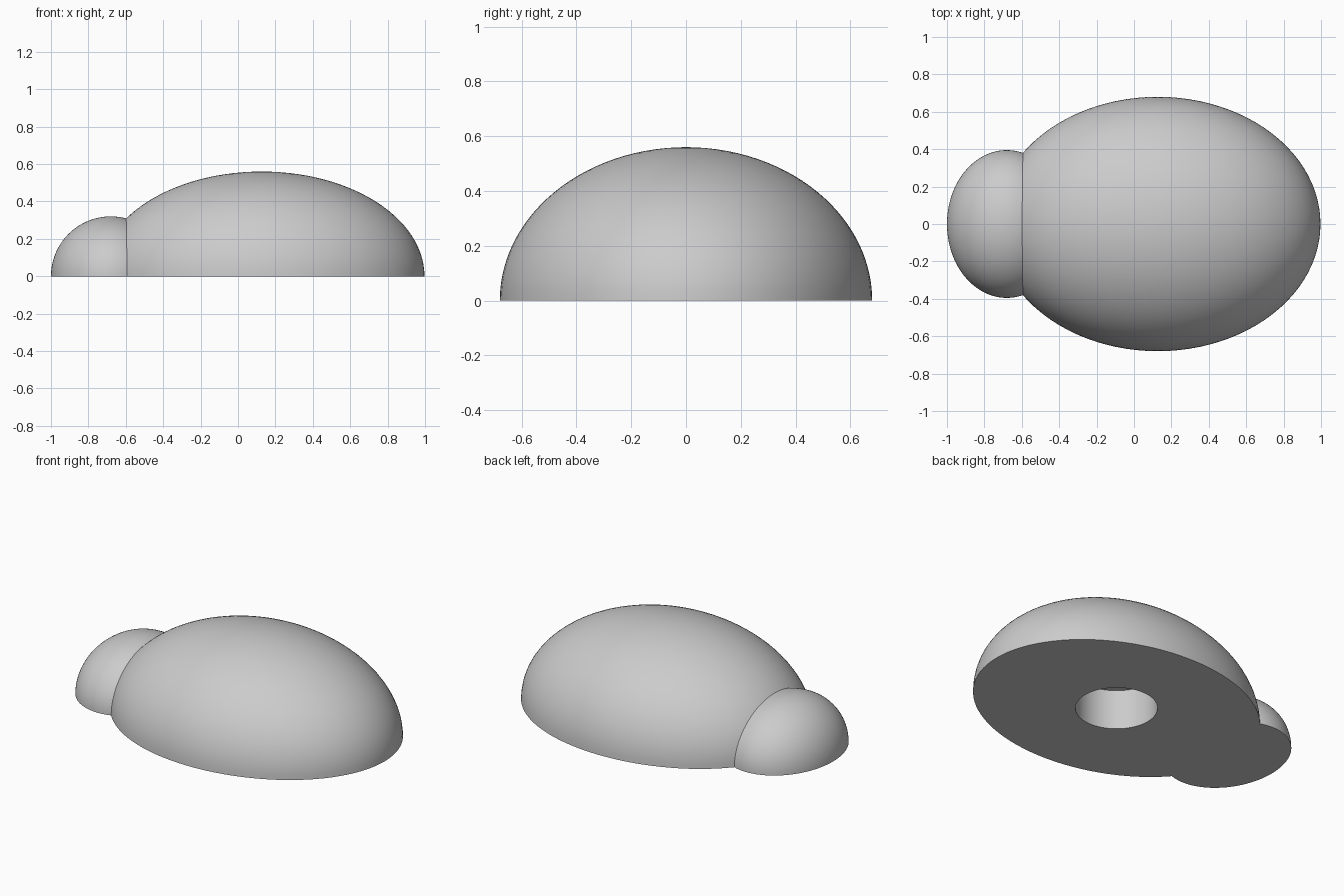
import bpy
import bmesh
from math import cos, sin, pi, radians

cube = bpy.data.objects.get("Cube")
if cube:
    bpy.data.objects.remove(cube, do_unlink=True)

SEGMENTS = 96
RINGS = 28

grey = bpy.data.materials.new("plain_grey")
grey.use_nodes = True
colour = (0.6, 0.6, 0.6, 1)
grey.diffuse_color = colour
grey.node_tree.nodes["Principled BSDF"].inputs["Base Color"].default_value = colour


def dome_rings(radii):
    """Ring sizes (rx, ry, z) of a half ellipsoid, from base to just below the top."""
    a, b, c = radii
    angles = [i * pi / 2 / RINGS for i in range(RINGS)]
    return [(a * cos(t), b * cos(t), c * sin(t)) for t in angles]


def loft(bm, rings, centre_x):
    """Skin elliptical rings and close both ends with a face."""
    loops = []
    for rx, ry, z in rings:
        turn = [2 * pi * i / SEGMENTS for i in range(SEGMENTS)]
        loops.append([bm.verts.new((centre_x + rx * cos(t), ry * sin(t), z)) for t in turn])
    for low, high in zip(loops, loops[1:]):
        for i in range(SEGMENTS):
            j = (i + 1) % SEGMENTS
            bm.faces.new((low[i], low[j], high[j], high[i]))
    bm.faces.new(loops[0][::-1])
    bm.faces.new(loops[-1])


def finish(name, bm):
    bmesh.ops.recalc_face_normals(bm, faces=bm.faces)
    mesh = bpy.data.meshes.new(name)
    bm.to_mesh(mesh)
    bm.free()
    mesh.materials.append(grey)
    obj = bpy.data.objects.new(name, mesh)
    bpy.context.collection.objects.link(obj)
    bpy.ops.object.select_all(action="DESELECT")
    obj.select_set(True)
    bpy.context.view_layer.objects.active = obj
    bpy.ops.object.shade_smooth_by_angle(angle=radians(35))
    return obj


# Body: large half ellipsoid with a round blind hole in its flat base
body_size = (0.87, 0.68, 0.56)
hole_radius, hole_depth = 0.228, 0.244
hole = [(hole_radius, hole_radius, hole_depth), (hole_radius, hole_radius, 0)]
tip = [(0.01, 0.008, body_size[2])]
bm = bmesh.new()
loft(bm, hole + dome_rings(body_size) + tip, 0.127)
finish("body", bm)

# Head: small half ellipsoid trimmed where it meets the body
head_size = (0.32, 0.395, 0.32)
bm = bmesh.new()
loft(bm, dome_rings(head_size) + [(0.005, 0.006, head_size[2])], -0.68)
cut = bmesh.ops.bisect_plane(bm, geom=bm.verts[:] + bm.edges[:] + bm.faces[:],
                             plane_co=(-0.58, 0, 0), plane_no=(1, 0, 0), clear_outer=True)
bmesh.ops.holes_fill(bm, edges=[e for e in bm.edges if e.is_boundary])
finish("head", bm)
